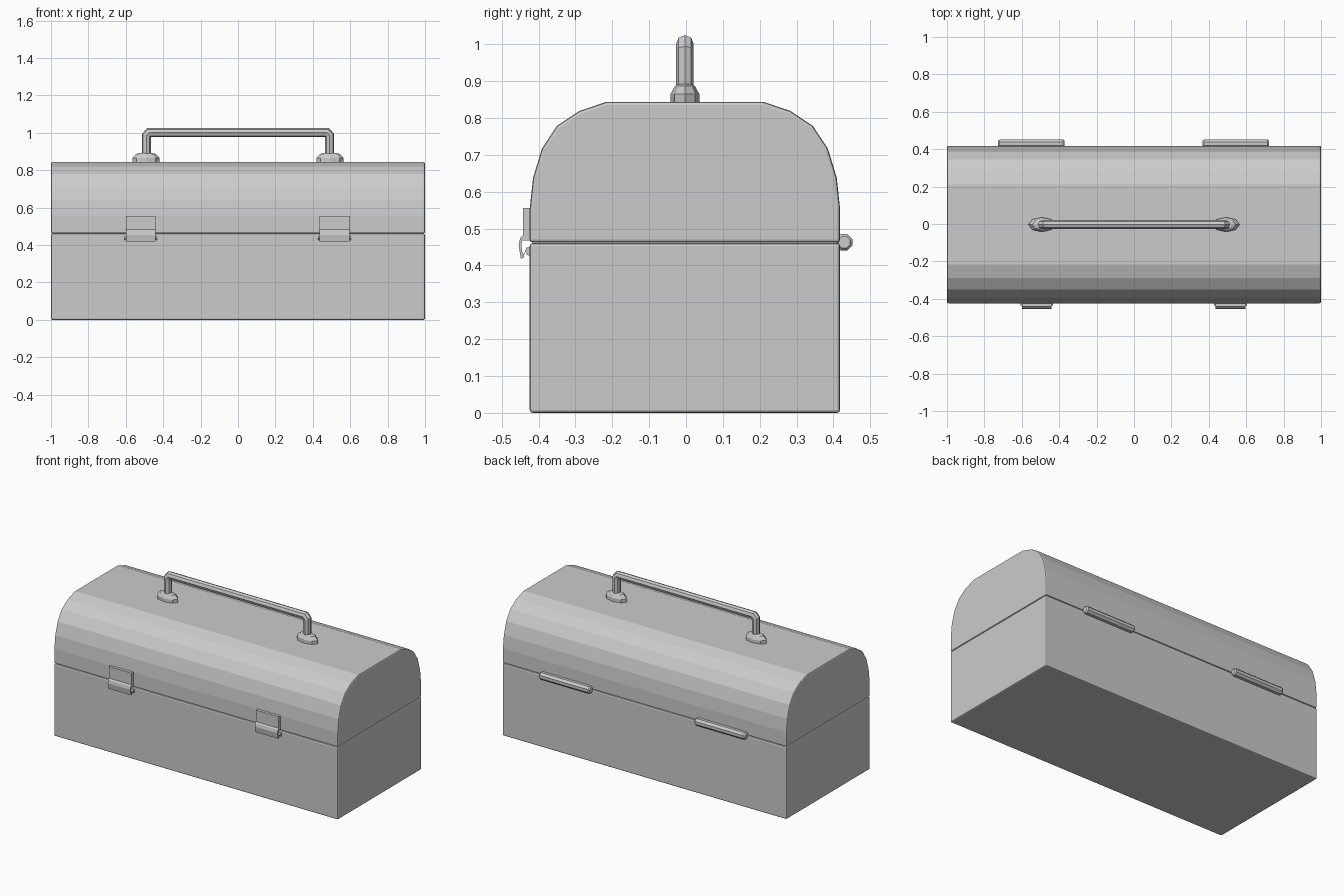
import bpy, bmesh
from math import radians, cos, sin, pi
from mathutils import Vector

if "Cube" in bpy.data.objects:
    bpy.data.objects.remove(bpy.data.objects["Cube"])


def finish(name, bm, bevel=0.0):
    bmesh.ops.recalc_face_normals(bm, faces=bm.faces)
    me = bpy.data.meshes.new(name)
    bm.to_mesh(me)
    bm.free()
    ob = bpy.data.objects.new(name, me)
    bpy.context.collection.objects.link(ob)
    if bevel:
        m = ob.modifiers.new("edge_bevel", 'BEVEL')
        m.width, m.segments, m.limit_method = bevel, 2, 'ANGLE'
        m.angle_limit = radians(40)
    return ob


def loft(name, rings, bevel=0.0):
    """Skin a list of closed rings and cap both ends."""
    bm = bmesh.new()
    rows = [[bm.verts.new(p) for p in r] for r in rings]
    n = len(rows[0])
    for a, b in zip(rows, rows[1:]):
        for i in range(n):
            bm.faces.new((a[i], a[(i + 1) % n], b[(i + 1) % n], b[i]))
    bm.faces.new(rows[0])
    bm.faces.new(rows[-1])
    return finish(name, bm, bevel)


def prism(name, yz, x0, x1, bevel=0.0):
    """Extrude a (y, z) profile along x."""
    return loft(name, [[(x, y, z) for y, z in yz] for x in (x0, x1)], bevel)


def box_profile(y0, y1, z0, z1):
    return [(y0, z0), (y1, z0), (y1, z1), (y0, z1)]


YC, HALF = -0.003, 0.421

# Lower box
prism("box_base", box_profile(YC - HALF, YC + HALF, 0.0, 0.461), -1, 1, 0.008)

# Domed lid, half profile mirrored
half = [(HALF, 0.462), (HALF, 0.555), (0.412, 0.638), (0.388, 0.717),
        (0.347, 0.779), (0.287, 0.819), (0.213, 0.844)]
lid = [(YC + y, z) for y, z in half] + [(YC - y, z) for y, z in reversed(half)]
prism("lid", lid, -1, 1, 0.008)

# Handle: octagonal tube swept along a bracket path
path = [(-0.49, 0.85), (-0.49, 0.985), (-0.476, 1.001),
        (0.476, 1.001), (0.49, 0.985), (0.49, 0.85)]
pts = [Vector((x, 0, z)) for x, z in path]
rings = []
for i, p in enumerate(pts):
    d_in = (p - pts[max(i - 1, 0)]).normalized()
    d_out = (pts[min(i + 1, len(pts) - 1)] - p).normalized()
    d = (d_in + d_out).normalized()
    ref = d_out if d_out.length else d_in
    side = Vector((-d.z, 0, d.x)) / d.dot(ref)
    rings.append([p + side * 0.024 * cos(k * pi / 4) + Vector((0, YC, 0))
                  + Vector((0, 0.024 * sin(k * pi / 4), 0)) for k in range(8)])
loft("handle", rings)

for s, tag in ((-1, "left"), (1, "right")):
    # Handle mounts
    steps = [(0.073, 0.039, 0.84), (0.073, 0.039, 0.865),
             (0.052, 0.027, 0.887), (0.03, 0.02, 0.892)]
    loft("handle_mount_" + tag,
         [[(s * 0.492 + rx * cos(k * pi / 4), YC + ry * sin(k * pi / 4), z)
           for k in range(8)] for rx, ry, z in steps])

    # Latches: plate on the lid, thin hooked clip, catch bar on the box
    cx = s * 0.518 - 0.002
    x0, x1 = cx - 0.08, cx + 0.08
    prism("latch_plate_" + tag, box_profile(-0.442, -0.42, 0.468, 0.556), x0, x1)
    clip = [(-0.442, 0.482), (-0.450, 0.474), (-0.454, 0.455), (-0.448, 0.418),
            (-0.440, 0.422), (-0.438, 0.436), (-0.443, 0.428), (-0.447, 0.455),
            (-0.444, 0.468), (-0.436, 0.472)]
    prism("latch_clip_" + tag, clip, x0, x1)
    catch = [(-0.42, 0.426), (-0.430, 0.428), (-0.437, 0.438),
             (-0.433, 0.448), (-0.42, 0.45)]
    prism("latch_catch_" + tag, catch, cx - 0.088, cx + 0.088)

    # Hinge barrels with tapered ends
    hx = s * 0.547 - 0.002
    ends = [(-0.178, 0.017), (-0.170, 0.024), (0.170, 0.024), (0.178, 0.017)]
    loft("hinge_" + tag,
         [[(hx + dx, 0.429 + r * cos((k + .5) * pi / 4),
            0.463 + r * sin((k + .5) * pi / 4)) for k in range(8)]
          for dx, r in ends])
